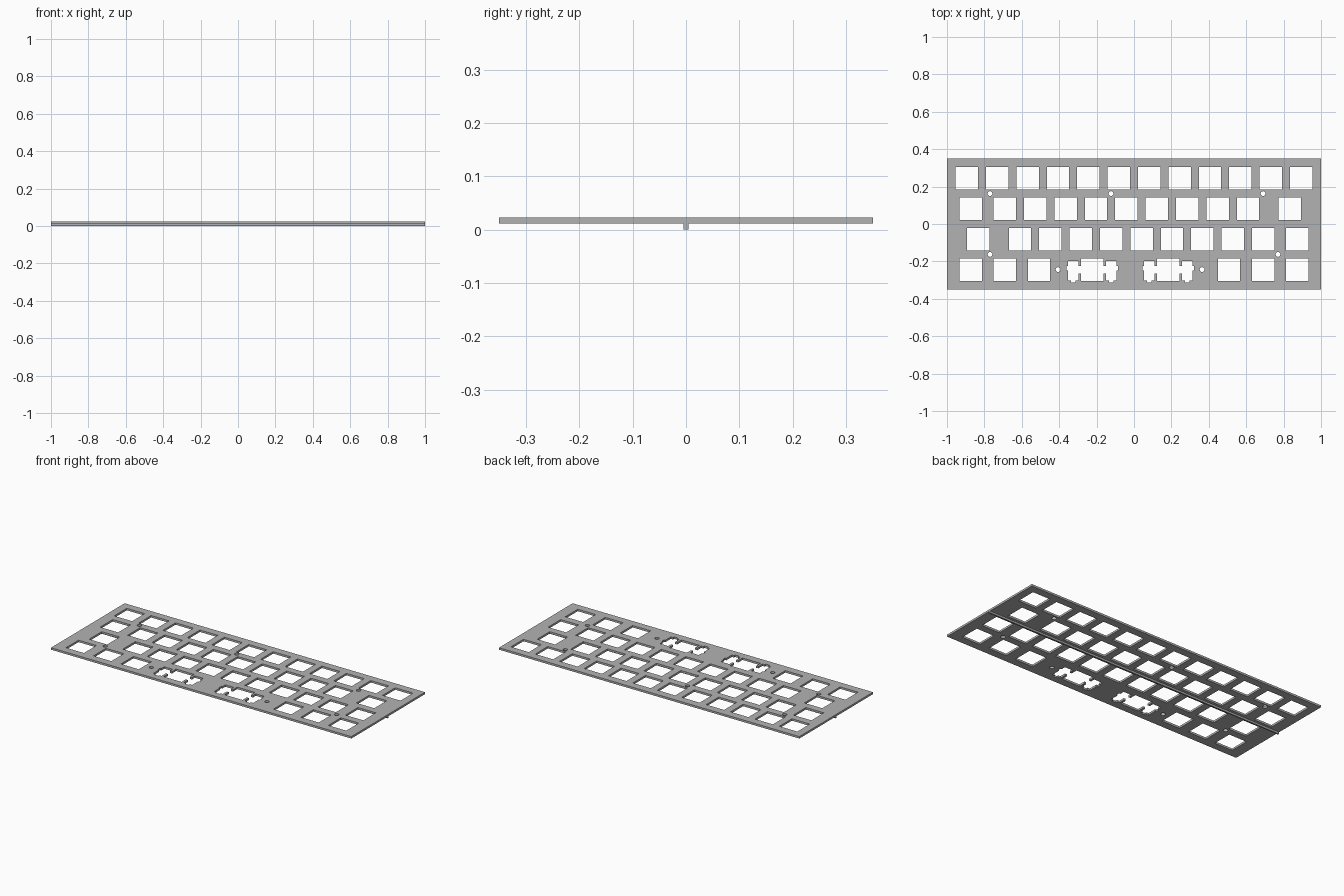
import bpy, bmesh, math

cube = bpy.data.objects.get("Cube")
if cube:
    bpy.data.objects.remove(cube, do_unlink=True)

UNIT = 0.1625            # key pitch
MM = UNIT / 19.05        # one millimetre
LEFT = -6 * UNIT         # left edge of the key field
HALF_X, HALF_Y = 1.0, 0.35
Z_LOW, Z_TOP = 0.011, 0.023

grey = bpy.data.materials.new("plate_grey")
grey.use_nodes = True
grey.diffuse_color = (0.45, 0.45, 0.45, 1)
grey.node_tree.nodes["Principled BSDF"].inputs["Base Color"].default_value = (0.45, 0.45, 0.45, 1)

# Plate profile: one outline, everything inside it becomes a hole
profile = bpy.data.curves.new("plate_profile", "CURVE")
profile.dimensions = "2D"
profile.fill_mode = "BOTH"
profile.extrude = (Z_TOP - Z_LOW) / 2


def outline(points, cx=0, cy=0, scale=1):
    spline = profile.splines.new("POLY")
    spline.points.add(len(points) - 1)
    for p, (x, y) in zip(spline.points, points):
        p.co = (cx + x * scale, cy + y * scale, 0, 1)
    spline.use_cyclic_u = True


def rectangle(hx, hy):
    return [(-hx, -hy), (hx, -hy), (hx, hy), (-hx, hy)]


def key_x(u):
    return LEFT + u * UNIT


outline(rectangle(HALF_X, HALF_Y))

# Switch holes, key centres in key units from the left edge, top row first
rows = [
    [i + 0.5 for i in range(12)],
    [0.625] + [i + 1.75 for i in range(9)] + [11.125],
    [0.875] + [i + 2.25 for i in range(9)] + [11.375],
    [0.625, 1.75, 2.875, 9.125, 10.25, 11.375],
]
for r, row in enumerate(rows):
    for u in row:
        outline(rectangle(7, 7), key_x(u), (1.5 - r) * UNIT, MM)

# Wide key holes with stabiliser slots, mirrored from the right half
half = [(7, 7), (7, 2.3), (8.6, 2.3), (8.6, 5.5), (15.2, 5.5), (15.2, 2.3),
        (16.1, 2.3), (16.1, -0.5), (15.2, -0.5), (15.2, -6.8), (13.4, -6.8),
        (13.4, -8), (10.4, -8), (10.4, -6.8), (8.6, -6.8), (8.6, -2.3),
        (7, -2.3), (7, -7)]
wide_hole = half + [(-x, y) for x, y in reversed(half)]
for u in (4.625, 7.125):
    outline(wide_hole, key_x(u), -1.5 * UNIT, MM)

# Round screw holes
circle = [(math.cos(math.tau * i / 24), math.sin(math.tau * i / 24)) for i in range(24)]
for y, xs in ((UNIT, (-0.77, -0.123, 0.69)),
              (-UNIT, (-0.77, 0.77)),
              (-1.5 * UNIT, (-0.406, 0.364))):
    for x in xs:
        outline(circle, x, y, 0.0128)

# Turn the profile into the plate mesh
temp = bpy.data.objects.new("plate_profile", profile)
bpy.context.collection.objects.link(temp)
bpy.context.view_layer.update()
mesh = bpy.data.meshes.new_from_object(temp.evaluated_get(bpy.context.evaluated_depsgraph_get()))
bpy.data.objects.remove(temp, do_unlink=True)
bm = bmesh.new()
bm.from_mesh(mesh)
bmesh.ops.remove_doubles(bm, verts=bm.verts, dist=0.00002)
bmesh.ops.recalc_face_normals(bm, faces=bm.faces)
for f in bm.faces:
    f.smooth = False
bm.to_mesh(mesh)
bm.free()
mesh.materials.clear()
mesh.materials.append(grey)
plate = bpy.data.objects.new("switch_plate", mesh)
plate.location.z = (Z_LOW + Z_TOP) / 2
bpy.context.collection.objects.link(plate)

# Stiffening rib along the underside
bpy.ops.mesh.primitive_cube_add(size=1, location=(0, 0, Z_LOW / 2))
rib = bpy.context.object
rib.name = "underside_rib"
rib.scale = (2 * HALF_X, 0.0095, Z_LOW)
bpy.ops.object.transform_apply(location=False, rotation=False, scale=True)
rib.data.materials.append(grey)
bm = bmesh.new()
bm.from_mesh(rib.data)
lower = [e for e in bm.edges
         if all(v.co.z < 0 for v in e.verts) and e.calc_length() > 1]
bmesh.ops.bevel(bm, geom=lower, offset=0.0015, segments=2, affect="EDGES", profile=0.5)
bm.to_mesh(rib.data)
bm.free()
